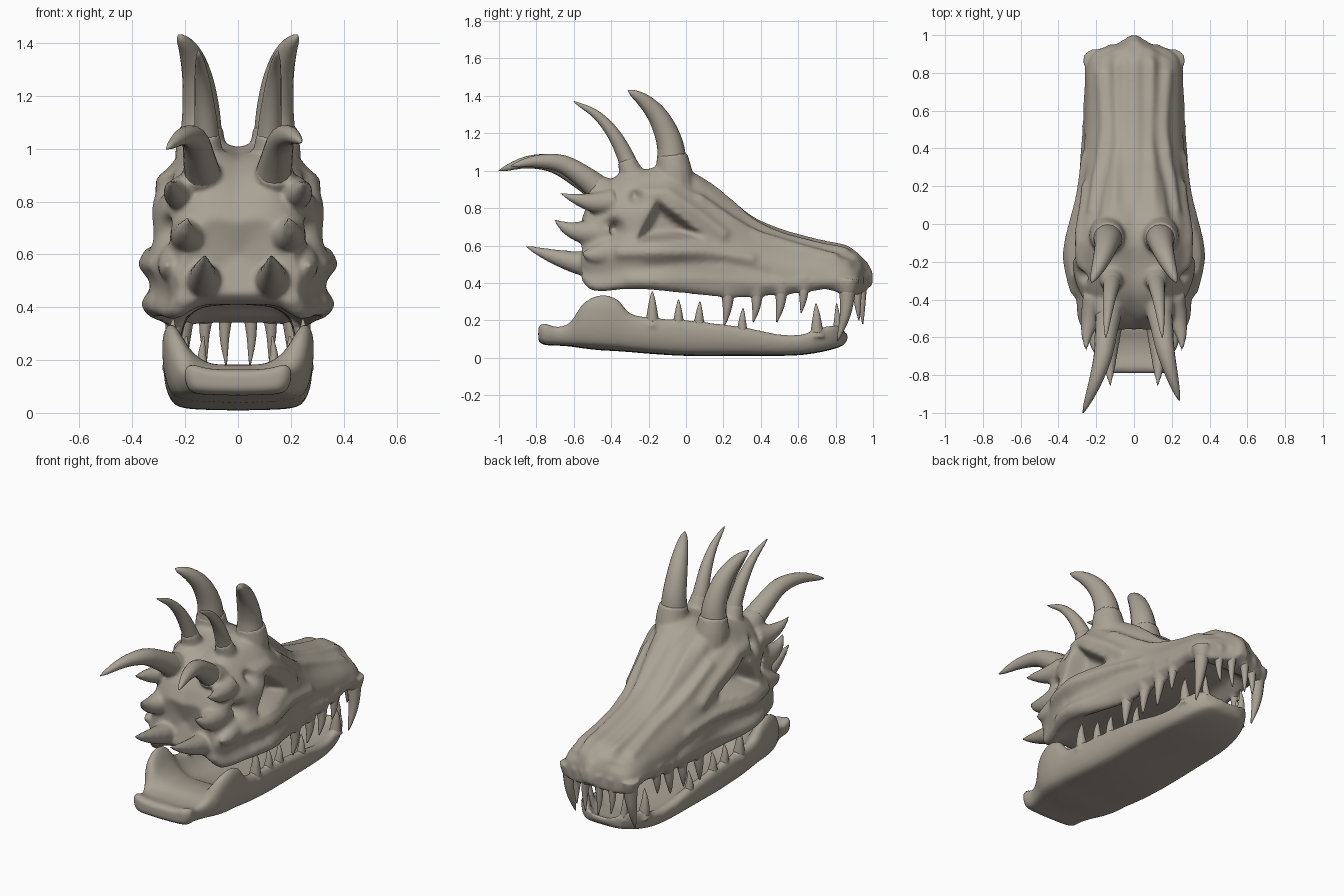
import bpy, bmesh, math
from mathutils import Vector

if "Cube" in bpy.data.objects:
    bpy.data.objects.remove(bpy.data.objects["Cube"])

bone = bpy.data.materials.new("bone")
bone.diffuse_color = (0.40, 0.36, 0.30, 1)
bone.use_nodes = True
bone.node_tree.nodes["Principled BSDF"].inputs["Base Color"].default_value = bone.diffuse_color


def spline(rows, k):
    """Smooth interpolation of rows (key, values...) at key k."""
    k = max(rows[0][0], min(rows[-1][0], k))
    i = 0
    while i < len(rows) - 2 and k > rows[i + 1][0]:
        i += 1
    def slope(j, c):
        a, b = rows[max(j - 1, 0)], rows[min(j + 1, len(rows) - 1)]
        return (b[c] - a[c]) / (b[0] - a[0])
    a, b = rows[i], rows[i + 1]
    h = b[0] - a[0]
    t = (k - a[0]) / h
    return [(2*t**3 - 3*t*t + 1) * a[c] + (t**3 - 2*t*t + t) * h * slope(i, c)
            + (3*t*t - 2*t**3) * b[c] + (t**3 - t*t) * h * slope(i + 1, c)
            for c in range(1, len(a))]


def smooth(a, b, x):
    t = max(0, min(1, (x - a) / (b - a)))
    return t * t * (3 - 2 * t)


def loft(bm, rings):
    vs = [[bm.verts.new(p) for p in r] for r in rings]
    n = len(rings[0])
    for a, b in zip(vs, vs[1:]):
        for i in range(n):
            bm.faces.new((a[i], a[(i + 1) % n], b[(i + 1) % n], b[i]))
    bm.faces.new(vs[0][::-1])
    bm.faces.new(vs[-1])


def tube(bm, pts, r, power=0.7, end=0.0, sides=(1, -1), n=16, steps=16):
    """Tapering curved horn, spike or tooth through pts, on both sides."""
    rows = [(i / (len(pts) - 1), *p) for i, p in enumerate(pts)]
    for s in sides:
        rings = []
        for k in range(steps + 1):
            t = k / steps
            c = Vector(spline(rows, t))
            d = (Vector(spline(rows, min(1, t + .02))) - Vector(spline(rows, max(0, t - .02)))).normalized()
            e = d.cross(Vector((1, 0, 0))).normalized()
            f = e.cross(d)
            rad = max(r * (end + (1 - end) * (1 - t) ** power), 0.003)
            ring = [c + rad * (e * math.cos(q * math.tau / n) + f * math.sin(q * math.tau / n)) for q in range(n)]
            rings.append([(p.x * s, p.y, p.z) for p in ring])
        loft(bm, rings)


def finish(bm, name, remesh=False):
    bmesh.ops.recalc_face_normals(bm, faces=bm.faces)
    for f in bm.faces:
        f.smooth = True
    me = bpy.data.meshes.new(name)
    bm.to_mesh(me)
    bm.free()
    me.materials.append(bone)
    ob = bpy.data.objects.new(name, me)
    bpy.context.collection.objects.link(ob)
    if remesh:  # fuse the overlapping lumps into one organic surface
        m = ob.modifiers.new("fuse", 'REMESH')
        m.mode, m.voxel_size, m.use_smooth_shade = 'VOXEL', 0.011, True
        m = ob.modifiers.new("soften", 'SMOOTH')
        m.factor, m.iterations = 0.5, 5


def full(half):
    return half + [(-x, y, z) for x, y, z in half[-2:0:-1]]


# Upper skull: y, half width, bottom, top
SKULL = [(-.56, .23, .42, .74), (-.52, .26, .37, .84), (-.45, .285, .355, .925), (-.35, .325, .365, .99),
         (-.2, .36, .365, 1.02), (-.1, .355, .355, 1.04), (0, .33, .345, 1.02), (.13, .3, .33, .94),
         (.25, .285, .32, .845), (.36, .275, .325, .755), (.5, .262, .335, .69), (.65, .255, .35, .645),
         (.75, .25, .365, .62), (.85, .245, .335, .60), (.9, .22, .335, .575), (.93, .175, .34, .55),
         (.95, .10, .35, .53), (.97, .055, .365, .51), (.998, .025, .39, .46)]
REAR = [(0, .1), (.5, .09), (.76, .02), (.88, 0), (.98, .05), (.94, .17), (1, .33), (.92, .47),
        (.9, .65), (.74, .83), (.5, .97), (.25, .98), (0, .95)]
SNOUT = [(0, .22), (.5, .18), (.74, .06), (.86, 0), (.96, .08), (1, .2), (1, .36), (.95, .5),
         (.84, .64), (.66, .8), (.44, .93), (.2, 1), (0, .97)]


def skull_ring(y):
    w, b, t = spline(SKULL, y)
    m = smooth(-.1, .5, y)
    arch = 1 - .85 * smooth(.75, .88, y)
    rows = [(i, r[0] + (s[0] - r[0]) * m, (r[1] + (s[1] - r[1]) * m) * (arch if i < 3 else 1))
            for i, (r, s) in enumerate(zip(REAR, SNOUT))]
    uv = [spline(rows, i / 5) for i in range(61)]
    return full([(u * w, y, b + v * (t - b)) for u, v in uv])


bm = bmesh.new()
rings = [skull_ring(-.56 + 1.558 * i / 160) for i in range(161)]
back = [[(x * s, y + .035 * (1 - s), .6 + (z - .6) * s) for x, y, z in rings[0]] for s in (.05, .25, .45, .65, .85)]
loft(bm, back + rings)
bmesh.ops.recalc_face_normals(bm, faces=bm.faces)
bm.normal_update()

# Ridges and grooves: height, width, path in (y, z)
RIDGES = [(.02, .03, [(-.24, .88), (-.1, .88), (.08, .76), (.2, .66)]),
          (-.018, .024, [(0, .95), (.2, .81), (.35, .71), (.65, .61), (.88, .55)]),
          (.018, .022, [(.08, .86), (.25, .74), (.4, .66), (.8, .55)]),
          (.018, .028, [(-.35, .56), (-.2, .56), (.1, .57), (.35, .53)]),
          (-.01, .025, [(-.2, .48), (-.05, .5), (.2, .51), (.45, .45)]),
          (.012, .03, [(-.3, .42), (.1, .42), (.5, .39), (.8, .41)])]
PITS = [(-.39, .69, .04, .10), (-.27, .86, .03, .06), (.91, .5, .025, .03)]
EYE = [Vector((-.16, .87)), Vector((.15, .63)), Vector((-.30, .60))]


def seg_dist(p, a, b):
    t = max(0, min(1, (p - a).dot(b - a) / (b - a).length_squared))
    return (p - a - (b - a) * t).length


moves = []
for v in bm.verts:
    x, y, z = v.co
    n = v.normal.copy()
    d = Vector()
    if n.x * x > 0 and y > -.55:
        p = Vector((y, z))
        k = smooth(.03, .12, abs(x))
        inward = Vector((-math.copysign(1, x), 0, 0))
        # triangular eye socket, measured by distance inside its edges
        e = min((p - a).dot(Vector(((b - a).y, -(b - a).x)).normalized()) for a, b in zip(EYE, EYE[1:] + EYE[:1]))
        hole = smooth(.005, .065, e)
        d += inward * .11 * hole
        for amp, wid, path in RIDGES:
            q = min(seg_dist(p, Vector(a), Vector(b)) for a, b in zip(path, path[1:]))
            d += n * amp * k * (1 - hole) * math.exp(-(q / wid) ** 2)
        for py, pz, r, dep in PITS:
            d += inward * dep * k * math.exp(-((y - py) ** 2 + (z - pz) ** 2) / r ** 2)
    if n.z > .3:  # long ridges on top of the snout
        d.z += .012 * math.cos(x * math.tau / .11) * smooth(0, .2, y) * smooth(.95, .85, y) * smooth(.17, .1, abs(x))
    moves.append((v, d))
for v, d in moves:
    v.co += d

# Horn sockets and rear spikes, fused into the skull
tube(bm, [(.13, -.06, .92), (.14, -.065, 1.0), (.14, -.075, 1.085)], .112, 1, .74)
tube(bm, [(.12, -.26, .9), (.12, -.29, .98), (.12, -.32, 1.06)], .082, 1, .6)
tube(bm, [(.13, -.36, .83), (.135, -.43, .88), (.14, -.5, .92)], .10, 1, .68)
tube(bm, [(.13, -.42, .5), (.13, -.56, .505), (.13, -.72, .545), (.125, -.87, .6)], .09, .8)
tube(bm, [(.17, -.42, .67), (.19, -.54, .67), (.2, -.63, .69), (.19, -.71, .74)], .09, .8)
tube(bm, [(.2, -.4, .83), (.23, -.5, .83), (.25, -.59, .85), (.255, -.68, .88)], .075, .85)
tube(bm, [(.23, -.42, .56), (.255, -.5, .55), (.27, -.56, .56)], .08, .8)

# Upper teeth: x, base y, base z, tip y, tip z, radius
UPPER = [(.21, .865, .37, .81, .09, .045), (.12, .915, .38, .925, .2, .028), (.045, .94, .39, .945, .18, .028),
         (.23, .63, .38, .615, .24, .03), (.23, .51, .36, .485, .19, .034), (.235, .38, .35, .36, .19, .034),
         (.24, .225, .35, .205, .17, .036)]
for x, y, z, ty, tz, r in UPPER:  # gum swellings
    tube(bm, [(x, y, z + .05), (x, y, z), (x, y, z - .045)], r * 1.4, .5, .4, n=12, steps=6)
finish(bm, "upper_skull", True)

# Lower jaw: y, half width, bottom, rim, floor
JAW = [(-.79, .17, .09, .165, .15), (-.765, .2, .07, .185, .165), (-.69, .2, .065, .165, .155),
       (-.62, .225, .06, .19, .16), (-.55, .265, .05, .29, .18), (-.46, .285, .04, .335, .18),
       (-.37, .285, .035, .315, .16), (-.3, .28, .03, .24, .13), (-.18, .28, .02, .215, .11),
       (0, .275, .01, .2, .10), (.3, .265, .01, .165, .09), (.5, .25, .01, .125, .08), (.62, .235, .015, .125, .08),
       (.72, .215, .03, .16, .09), (.8, .175, .05, .175, .10), (.845, .12, .07, .15, .12), (.865, .05, .1, .13, .13)]
bm = bmesh.new()
rings = []
for i in range(121):
    y = -.79 + 1.655 * i / 120
    w, b, t, f = spline(JAW, y)
    h = t - b
    sec = [(0, b), (.5, b + .02 * h), (.8, b + .07 * h), (.92, b + .2 * h), (.99, b + .5 * h), (.99, b + .85 * h),
           (.9, t), (.79, t - .15 * (t - f)), (.62, f + .35 * (t - f)), (.38, f + .04 * (t - f)), (0, f)]
    rows = [(j, *s) for j, s in enumerate(sec)]
    rings.append(full([(u * w, y, z) for u, z in (spline(rows, j / 4) for j in range(41))]))
loft(bm, rings)
LOWER = [(.245, -.18, .19, -.18, .355, .036), (.24, -.04, .18, -.04, .31, .03), (.235, .07, .17, .075, .3, .03),
         (.23, .3, .13, .305, .265, .03), (.195, .7, .13, .695, .29, .035), (.13, .81, .14, .805, .29, .025)]
for x, y, z, ty, tz, r in LOWER:
    tube(bm, [(x, y, z - .02), (x, y, z), (x, y, z + .04)], r * 1.3, .5, .4, n=12, steps=6)
finish(bm, "lower_jaw", True)

# Teeth
for name, rows in (("upper_teeth", UPPER), ("lower_teeth", LOWER)):
    bm = bmesh.new()
    for x, y, z, ty, tz, r in rows:
        tube(bm, [(x, y, z), (x + .006, y + (ty - y) * .25, (z + tz) / 2), (x, ty, tz)], r, .65, n=12, steps=10)
    finish(bm, name)

# Horns
bm = bmesh.new()
tube(bm, [(.14, -.075, 1.0), (.14, -.085, 1.14), (.155, -.14, 1.275), (.185, -.22, 1.37), (.225, -.31, 1.43)], .083, .55)
finish(bm, "large_horns")
bm = bmesh.new()
tube(bm, [(.12, -.29, .98), (.12, -.325, 1.08), (.13, -.39, 1.2), (.14, -.48, 1.3), (.15, -.6, 1.37)], .053, .6)
finish(bm, "middle_horns")
bm = bmesh.new()
tube(bm, [(.13, -.44, .88), (.145, -.55, .955), (.165, -.7, 1.035), (.21, -.85, 1.045), (.27, -1.0, 1.0)], .073, .58, sides=(-1,))
tube(bm, [(.13, -.44, .88), (.145, -.53, .955), (.165, -.66, 1.035), (.2, -.8, 1.05), (.24, -.935, 1.025)], .073, .58, sides=(1,))
finish(bm, "rear_horns")
